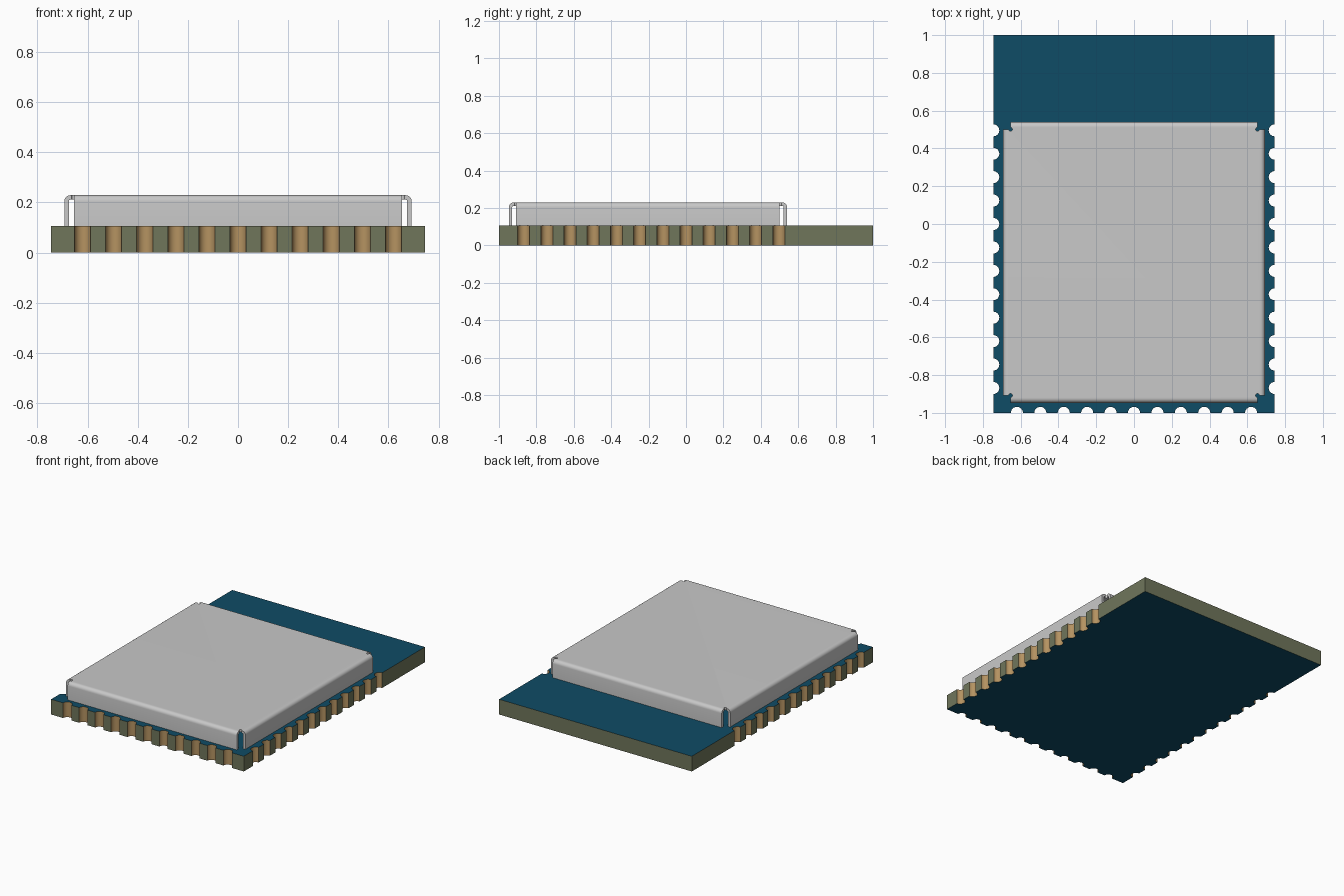
import bpy, bmesh, math

if "Cube" in bpy.data.objects:
    bpy.data.objects.remove(bpy.data.objects["Cube"])


def material(name, rgb):
    m = bpy.data.materials.new(name)
    m.diffuse_color = (*rgb, 1)
    m.use_nodes = True
    m.node_tree.nodes["Principled BSDF"].inputs["Base Color"].default_value = m.diffuse_color
    return m


blue = material("solder_mask_blue", (0.0045, 0.072, 0.132))
olive = material("board_edge_olive", (0.16, 0.18, 0.105))
gold = material("pad_gold", (0.46, 0.29, 0.12))
metal = material("shield_grey", (0.58, 0.58, 0.58))


def make_object(name, bm, mats):
    me = bpy.data.meshes.new(name)
    bm.to_mesh(me)
    bm.free()
    for m in mats:
        me.materials.append(m)
    ob = bpy.data.objects.new(name, me)
    bpy.context.collection.objects.link(ob)
    bpy.ops.object.select_all(action='DESELECT')
    ob.select_set(True)
    bpy.context.view_layer.objects.active = ob
    return ob


# Circuit board outline with half-round plated notches on three edges
HX, HY, BOARD_Z, NR, PITCH, SEG = 0.745, 1.0, 0.106, 0.032, 0.124, 12
outline = []   # (x, y, edge starting here is gold)


def notch(cx, cy, start):
    for k in range(SEG + 1):
        a = start - math.pi * k / SEG
        outline.append((cx + NR * math.cos(a), cy + NR * math.sin(a), k < SEG))


outline.append((-HX, -HY, False))
for i in range(11):
    notch((i - 5) * PITCH, -HY, math.pi)
outline.append((HX, -HY, False))
for i in range(12):
    notch(HX, -0.868 + i * PITCH, 1.5 * math.pi)
outline.append((HX, HY, False))
outline.append((-HX, HY, False))
for i in range(12):
    notch(-HX, 0.496 - i * PITCH, 0.5 * math.pi)

bm = bmesh.new()
low = [bm.verts.new((x, y, 0)) for x, y, g in outline]
high = [bm.verts.new((x, y, BOARD_Z)) for x, y, g in outline]
bm.faces.new(high).material_index = 0
bm.faces.new(low[::-1]).material_index = 0
n = len(outline)
for i in range(n):
    j = (i + 1) % n
    f = bm.faces.new((low[i], low[j], high[j], high[i]))
    f.material_index = 2 if outline[i][2] else 1
make_object("circuit_board", bm, [blue, olive, gold])
bpy.ops.object.shade_smooth_by_angle(angle=math.radians(35))

# Folded sheet-metal shield: notched lid with four bent-down flaps
SX, SY, CY, TOP = 0.693, 0.7435, -0.2035, 0.229
BEND, CUT, RELIEF = 0.025, 0.039, 0.01
bx, by, wx, wy = SX - BEND, SY - BEND, SX - CUT, SY - CUT

corner = [(bx, wy)]
for k in range(10):
    a = -math.radians(270) * k / 9
    corner.append((wx + RELIEF * math.cos(a), wy + RELIEF * math.sin(a)))
corner.append((wx, by))

bm = bmesh.new()
corners = []
for sx, sy in ((1, 1), (-1, 1), (-1, -1), (1, -1)):
    pts = corner if sx * sy > 0 else corner[::-1]
    corners.append([bm.verts.new((sx * x, sy * y + CY, TOP)) for x, y in pts])
bm.faces.new([v for c in corners for v in c])

rows = [(BEND * math.sin(t), BEND * (1 - math.cos(t)))
        for t in (math.radians(15 * k) for k in range(1, 7))]
rows.append((BEND, TOP - BOARD_Z))
for i, (dx, dy) in enumerate(((0, 1), (-1, 0), (0, -1), (1, 0))):
    p0, q0 = corners[i][-1], corners[(i + 1) % 4][0]
    p, q = p0, q0
    for out, drop in rows:
        p2, q2 = (bm.verts.new((v.co.x + dx * out, v.co.y + dy * out, TOP - drop))
                  for v in (p0, q0))
        bm.faces.new((q, p, p2, q2))
        p, q = p2, q2
shield = make_object("metal_shield", bm, [metal])
mod = shield.modifiers.new("sheet_thickness", 'SOLIDIFY')
mod.thickness = 0.018
mod.offset = -1
bpy.ops.object.modifier_apply(modifier=mod.name)
bpy.ops.object.shade_smooth_by_angle(angle=math.radians(35))
